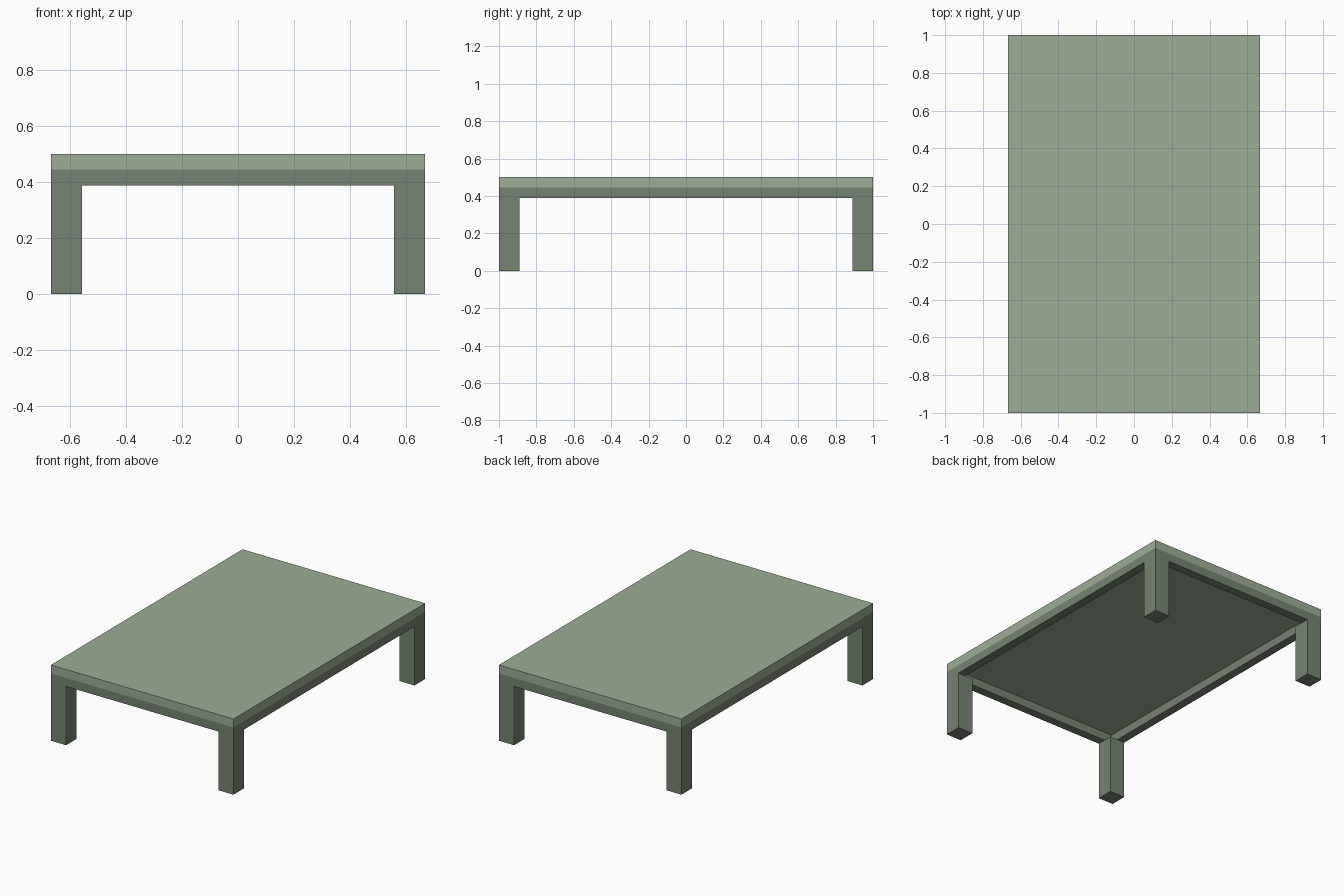
import bpy

default = bpy.data.objects.get("Cube")
if default:
    bpy.data.objects.remove(default, do_unlink=True)


def make_material(name, rgb):
    mat = bpy.data.materials.new(name)
    mat.use_nodes = True
    mat.diffuse_color = (*rgb, 1)
    mat.node_tree.nodes["Principled BSDF"].inputs["Base Color"].default_value = (*rgb, 1)
    return mat


def box(name, low, high, mat):
    """Axis-aligned box between two corners."""
    bpy.ops.mesh.primitive_cube_add(size=1)
    obj = bpy.context.object
    obj.name = name
    obj.location = [(a + b) / 2 for a, b in zip(low, high)]
    obj.scale = [b - a for a, b in zip(low, high)]
    bpy.ops.object.transform_apply(location=True, rotation=False, scale=True)
    obj.data.materials.append(mat)
    return obj


light_green = make_material("light sage green", (0.34, 0.42, 0.31))
dark_green = make_material("dark sage green", (0.18, 0.23, 0.17))

W, D, H = 0.667, 1.0, 0.5      # half width, half depth, height
BOARD = 0.056                  # board thickness
LEG = 0.111                    # leg thickness
RAIL_TOP = H - BOARD
RAIL_BOTTOM = RAIL_TOP - BOARD

# Table top
box("table_top", (-W, -D, RAIL_TOP), (W, D, H), light_green)

# Rails under the edge of the top
for name, s in (("front", -1), ("back", 1)):
    y0, y1 = sorted((s * D, s * (D - BOARD)))
    box(name + "_rail", (-W, y0, RAIL_BOTTOM), (W, y1, RAIL_TOP), dark_green)
for name, s in (("right", -1), ("left", 1)):
    x0, x1 = sorted((s * W, s * (W - BOARD)))
    box(name + "_rail", (x0, BOARD - D, RAIL_BOTTOM), (x1, D - BOARD, RAIL_TOP), dark_green)

# Square corner legs
for y_name, sy in (("front", -1), ("back", 1)):
    for x_name, sx in (("right", -1), ("left", 1)):
        x0, x1 = sorted((sx * W, sx * (W - LEG)))
        y0, y1 = sorted((sy * D, sy * (D - LEG)))
        box(f"{y_name}_{x_name}_leg", (x0, y0, 0), (x1, y1, RAIL_BOTTOM), dark_green)
